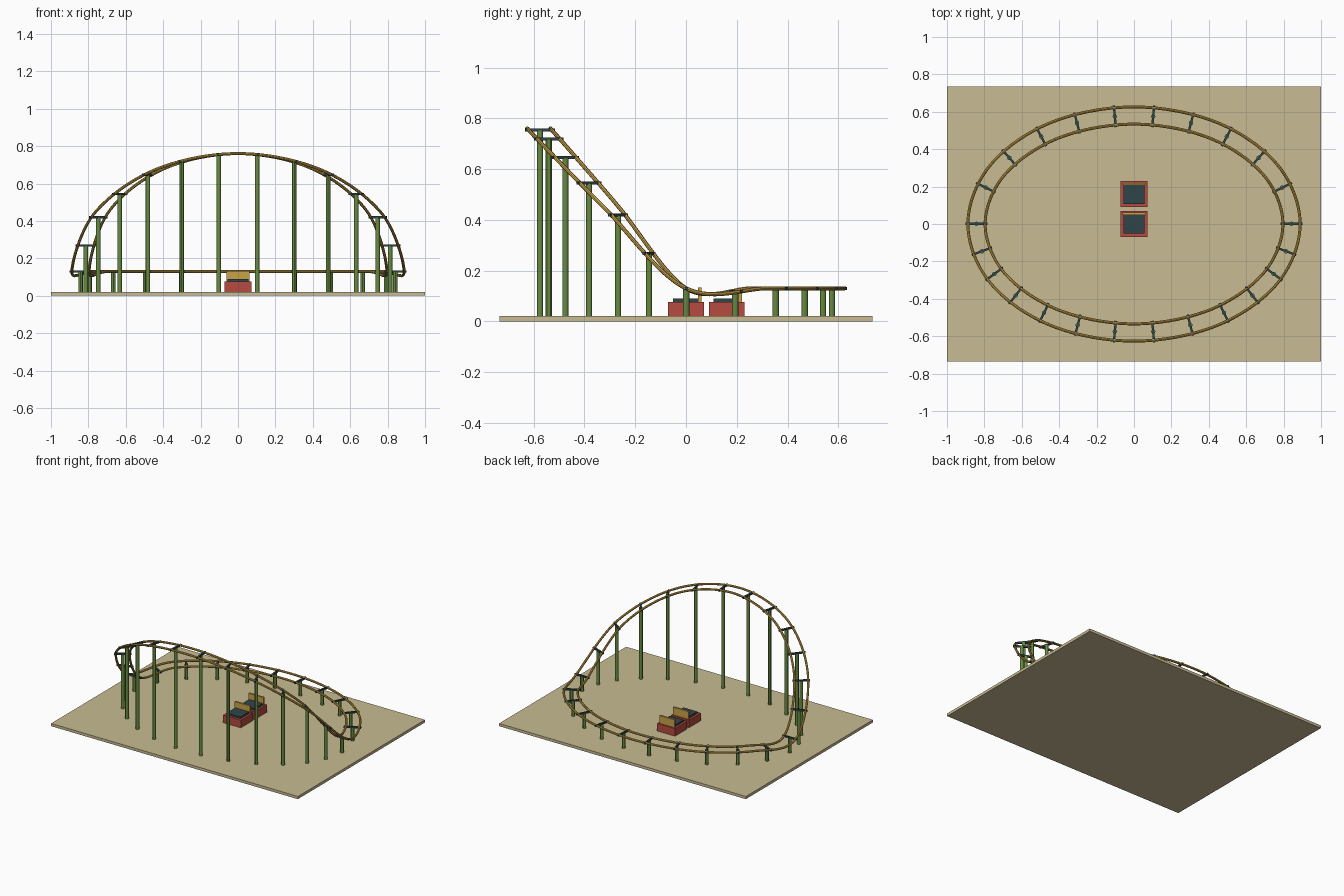
import bpy, math
from mathutils import Vector

if "Cube" in bpy.data.objects:
    bpy.data.objects.remove(bpy.data.objects["Cube"])


def material(name, rgb):
    m = bpy.data.materials.new(name)
    m.diffuse_color = (*rgb, 1)
    m.use_nodes = True
    m.node_tree.nodes["Principled BSDF"].inputs["Base Color"].default_value = m.diffuse_color
    return m


SAND = material("sand", (0.58, 0.50, 0.29))
GOLD = material("gold", (0.58, 0.36, 0.065))
GREEN = material("green", (0.14, 0.26, 0.055))
RED = material("red", (0.46, 0.07, 0.05))
SLATE = material("slate", (0.03, 0.06, 0.068))


def box(name, size, loc, mat, rot=0):
    bpy.ops.mesh.primitive_cube_add(size=1, location=loc, rotation=(0, 0, rot))
    o = bpy.context.object
    o.name = name
    o.scale = size
    o.data.materials.append(mat)
    return o


# Track path: spline through 12 points of an ellipse, front half raised into a hill
A, B, N, SUB = 0.842, 0.58, 12, 20
ctrl = []
for i in range(N):
    t = math.tau * i / N - math.pi / 2
    ctrl.append(Vector((A * math.cos(t), B * math.sin(t),
                        0.13 + 0.63 * max(0, -math.sin(t)))))


def spline(s):
    i, u = int(s) % N, s - int(s)
    p0, p1, p2, p3 = (ctrl[(i + k) % N] for k in (-1, 0, 1, 2))
    return 0.5 * (2 * p1 + (p2 - p0) * u + (2 * p0 - 5 * p1 + 4 * p2 - p3) * u**2
                  + (3 * p1 - p0 - 3 * p2 + p3) * u**3)


path = [spline(k / SUB) for k in range(N * SUB)]
M = len(path)


def outward(k):
    d = path[(k + 1) % M] - path[k - 1]
    return Vector((d.y, -d.x, 0)).normalized()


# Rails
for name, off in (("outer_rail", 0.046), ("inner_rail", -0.046)):
    cu = bpy.data.curves.new(name, 'CURVE')
    cu.dimensions = '3D'
    cu.bevel_depth = 0.008
    cu.bevel_resolution = 2
    sp = cu.splines.new('POLY')
    sp.points.add(M - 1)
    for k, p in enumerate(path):
        sp.points[k].co = (*(p + outward(k) * off), 1)
    sp.use_cyclic_u = True
    cu.materials.append(GOLD)
    o = bpy.data.objects.new(name, cu)
    bpy.context.collection.objects.link(o)
    bpy.ops.object.select_all(action='DESELECT')
    o.select_set(True)
    bpy.context.view_layer.objects.active = o
    bpy.ops.object.convert(target='MESH')
    bpy.ops.object.shade_smooth_by_angle()

# Cross ties and support posts, evenly spaced along the track
lengths = [0.0]
for k in range(M):
    lengths.append(lengths[-1] + (path[(k + 1) % M] - path[k]).length)
COUNT = 24
for j in range(COUNT):
    target = lengths[-1] * (j + 0.5) / COUNT
    k = max(i for i in range(M) if lengths[i] <= target)
    f = (target - lengths[k]) / (lengths[k + 1] - lengths[k])
    p = path[k].lerp(path[(k + 1) % M], f)
    n = outward(k).lerp(outward((k + 1) % M), f)
    box(f"cross_tie_{j + 1}", (0.116, 0.012, 0.012), p, SLATE, math.atan2(n.y, n.x))
    top = p.z - 0.002
    bpy.ops.mesh.primitive_cylinder_add(vertices=12, radius=0.012, depth=top - 0.015,
                                        location=(p.x, p.y, (top + 0.015) / 2))
    o = bpy.context.object
    o.name = f"support_post_{j + 1}"
    o.data.materials.append(GREEN)
    bpy.ops.object.shade_smooth_by_angle()

# Ground slab
box("base_slab", (2, 1.47, 0.02), (0, 0, 0.01), SAND)

# Two parked cars
for i, y in enumerate((0, 0.16), 1):
    box(f"car_body_{i}", (0.144, 0.14, 0.056), (0, y, 0.048), RED)
    box(f"car_seat_{i}", (0.112, 0.104, 0.018), (0, y, 0.08), SLATE)
    box(f"car_backrest_{i}", (0.124, 0.013, 0.057), (0, y + 0.054, 0.1045), GOLD)
